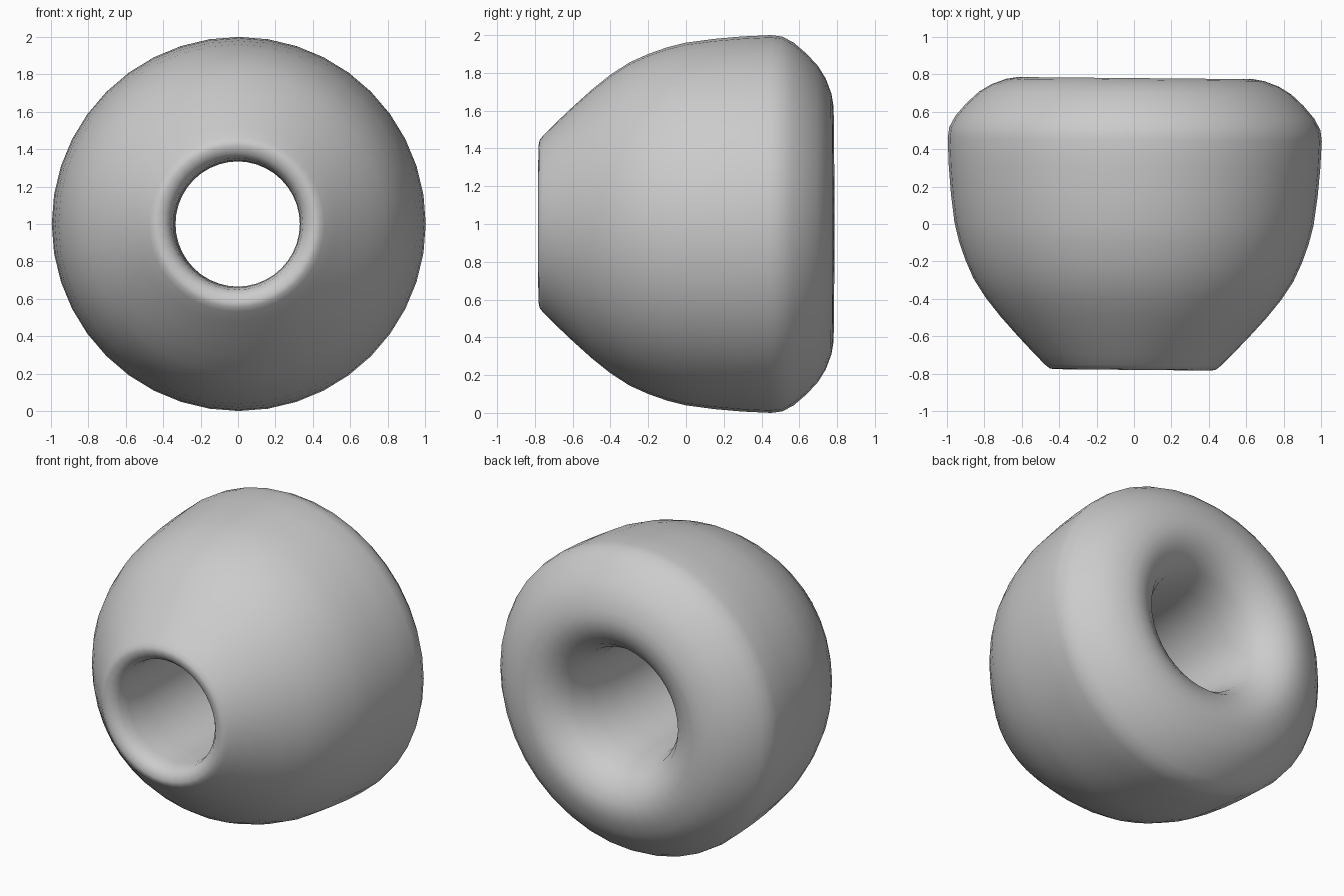
import bpy, bmesh, math
from mathutils import Matrix, Vector

if "Cube" in bpy.data.objects:
    bpy.data.objects.remove(bpy.data.objects["Cube"])

SIDES = 40

# Closed cross-section as (distance along y, radius from the axis)
outer_wall = [(-0.78, 0.42), (-0.775, 0.445), (-0.755, 0.47), (-0.70, 0.525),
              (-0.60, 0.62), (-0.50, 0.71), (-0.40, 0.79), (-0.30, 0.855),
              (-0.20, 0.90), (-0.10, 0.935), (0.0, 0.96), (0.15, 0.98),
              (0.30, 0.993), (0.45, 1.0), (0.51, 0.992), (0.57, 0.96),
              (0.64, 0.90), (0.70, 0.835), (0.74, 0.77), (0.77, 0.69)]
back_dish = [(0.78, 0.63), (0.775, 0.57), (0.75, 0.51), (0.70, 0.44),
             (0.62, 0.39), (0.48, 0.355), (0.30, 0.34)]
bore = [(0.10, 0.335), (-0.20, 0.335), (-0.50, 0.335), (-0.66, 0.34),
        (-0.73, 0.352), (-0.765, 0.38)]
profile = outer_wall + back_dish + bore

# Revolve the section around the y axis
bm = bmesh.new()
verts = [bm.verts.new((0, y, r)) for y, r in profile]
edges = [bm.edges.new((verts[i], verts[(i + 1) % len(verts)])) for i in range(len(verts))]
bmesh.ops.spin(bm, geom=verts + edges, cent=(0, 0, 0), axis=(0, 1, 0),
               angle=math.tau, steps=SIDES, use_duplicate=False)
bmesh.ops.remove_doubles(bm, verts=bm.verts, dist=1e-4)
bmesh.ops.recalc_face_normals(bm, faces=bm.faces)
for f in bm.faces:
    f.smooth = True

# Slight turn about z, then raise to stand on the ground
bmesh.ops.transform(bm, verts=bm.verts,
                    matrix=Matrix.Translation(Vector((0, 0, 1))) @ Matrix.Rotation(-0.009, 4, 'Z'))
mesh = bpy.data.meshes.new("bored_bead")
bm.to_mesh(mesh)
bm.free()
obj = bpy.data.objects.new("bored_bead", mesh)
bpy.context.collection.objects.link(obj)
